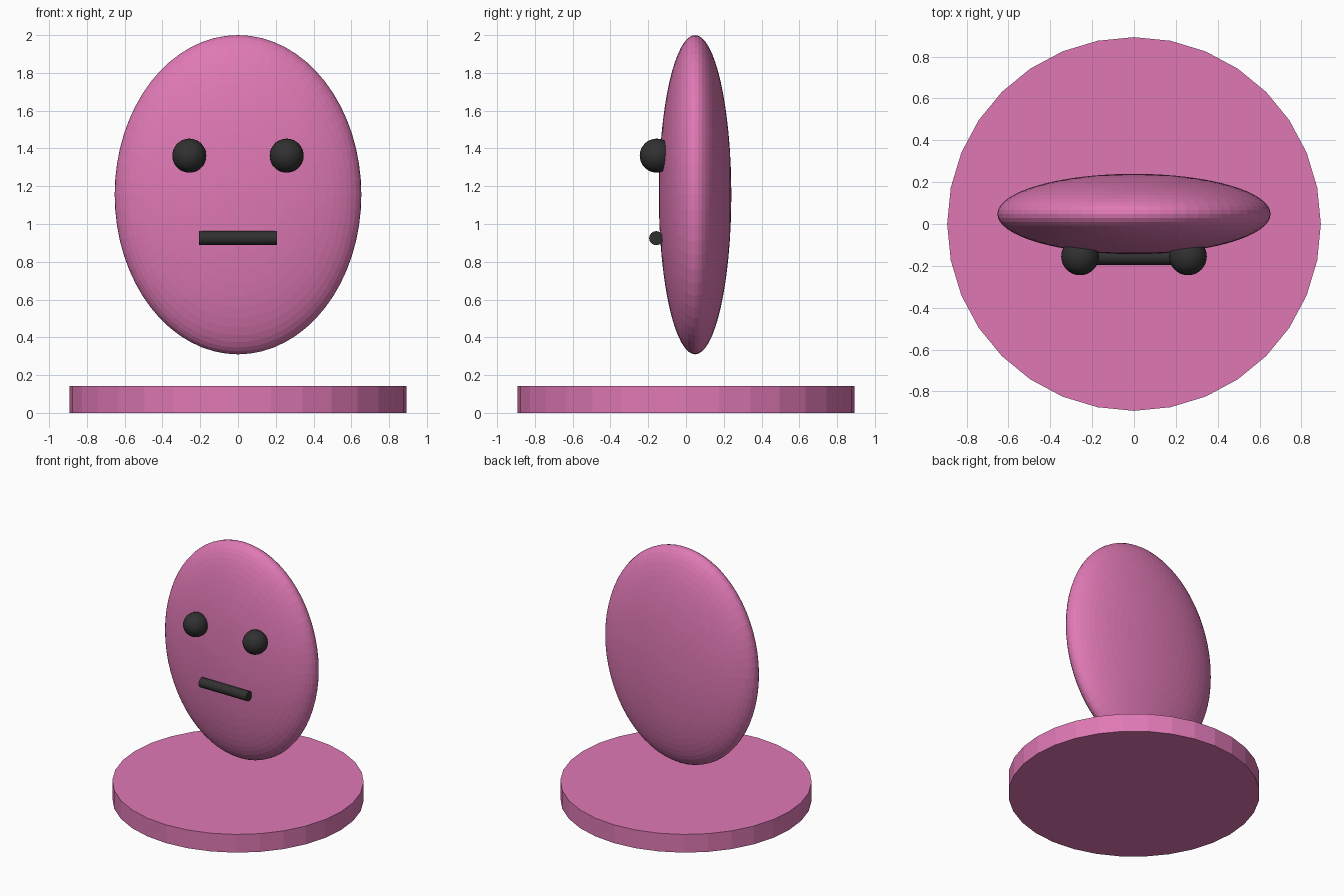
import bpy
import math

if "Cube" in bpy.data.objects:
    bpy.data.objects.remove(bpy.data.objects["Cube"])


def material(name, color):
    m = bpy.data.materials.new(name)
    m.diffuse_color = (*color, 1)
    m.use_nodes = True
    m.node_tree.nodes["Principled BSDF"].inputs["Base Color"].default_value = m.diffuse_color
    return m


pink = material("pink", (0.74, 0.19, 0.46))
black = material("soft black", (0.03, 0.03, 0.03))


def finish(name, mat):
    ob = bpy.context.object
    ob.name = name
    ob.data.materials.append(mat)
    return ob


def ellipsoid(name, mat, location, radii, segments, rings):
    # poles point along y
    bpy.ops.mesh.primitive_uv_sphere_add(segments=segments, ring_count=rings, radius=1,
                                         location=location, rotation=(math.pi / 2, 0, 0))
    ob = finish(name, mat)
    ob.scale = (radii[0], radii[2], radii[1])
    return ob


# Round base plate
bpy.ops.mesh.primitive_cylinder_add(vertices=32, radius=0.893, depth=0.143, location=(0, 0, 0.0715))
finish("base", pink)

# Flattened oval head floating above the base
ellipsoid("head", pink, (0, 0.048, 1.155), (0.653, 0.192, 0.845), 64, 32)

# Ball eyes
for side, x in (("left", -0.258), ("right", 0.258)):
    ellipsoid(side + "_eye", black, (x, -0.155, 1.362), (0.09, 0.09, 0.09), 32, 16)
    bpy.ops.object.shade_smooth_by_angle()

# Straight bar mouth
bpy.ops.mesh.primitive_cylinder_add(vertices=32, radius=0.037, depth=0.412,
                                    location=(0, -0.158, 0.925), rotation=(0, math.pi / 2, 0))
finish("mouth", black)
bpy.ops.object.shade_smooth_by_angle()
